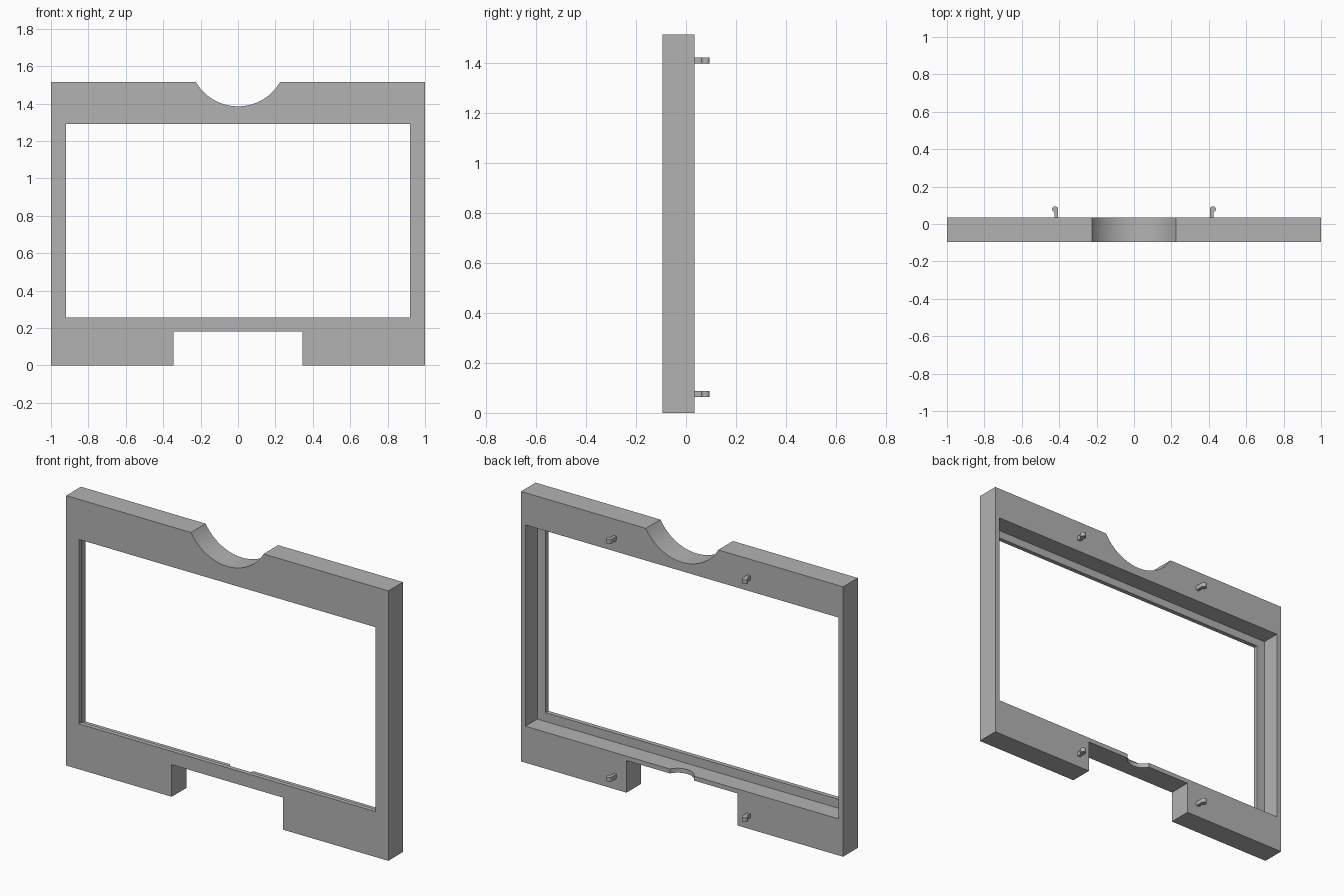
import bpy, bmesh, math
from mathutils import Matrix

cube = bpy.data.objects.get("Cube")
if cube:
    bpy.data.objects.remove(cube, do_unlink=True)

grey = bpy.data.materials.new("mid_grey")
grey.use_nodes = True
COLOUR = (0.45, 0.45, 0.45, 1)
grey.diffuse_color = COLOUR
grey.node_tree.nodes["Principled BSDF"].inputs["Base Color"].default_value = COLOUR

FRONT, BACK, TOP = -0.095, 0.035, 1.515


def finish(name, bm):
    mesh = bpy.data.meshes.new(name)
    bmesh.ops.recalc_face_normals(bm, faces=bm.faces[:])
    bm.to_mesh(mesh)
    bm.free()
    mesh.materials.append(grey)
    ob = bpy.data.objects.new(name, mesh)
    bpy.context.collection.objects.link(ob)
    return ob


def box(name, half_width, y0, y1, z0, z1):
    bm = bmesh.new()
    bmesh.ops.create_cube(bm, size=1)
    for v in bm.verts:
        v.co = (v.co.x * 2 * half_width,
                y0 + (v.co.y + 0.5) * (y1 - y0),
                z0 + (v.co.z + 0.5) * (z1 - z0))
    return finish(name, bm)


def cylinder(name, radius, depth, centre, turn=0):
    bm = bmesh.new()
    matrix = Matrix.Translation(centre) @ Matrix.Rotation(turn, 4, "X")
    bmesh.ops.create_cone(bm, cap_ends=True, segments=96, radius1=radius,
                          radius2=radius, depth=depth, matrix=matrix)
    return finish(name, bm)


def cut(target, cutter):
    cutter.hide_render = True
    mod = target.modifiers.new("cut", "BOOLEAN")
    mod.operation = "DIFFERENCE"
    mod.solver = "EXACT"
    mod.object = cutter
    bpy.context.view_layer.objects.active = target
    bpy.ops.object.modifier_apply(modifier=mod.name)
    bpy.data.objects.remove(cutter, do_unlink=True)


def smooth(ob):
    bpy.ops.object.select_all(action="DESELECT")
    ob.select_set(True)
    bpy.context.view_layer.objects.active = ob
    bpy.ops.object.shade_smooth_by_angle(angle=math.radians(30))


# Frame: slab with a window, a deeper rear recess and edge cut-outs
frame = box("frame", 1, FRONT, BACK, 0, TOP)
cut(frame, box("window_cutter", 0.92, -0.3, 0.3, 0.255, 1.29))
cut(frame, box("recess_cutter", 0.972, FRONT + 0.025, 0.3, 0.205, 1.335))
cut(frame, box("foot_notch_cutter", 0.345, -0.3, 0.3, -0.1, 0.18))
cut(frame, cylinder("top_scoop_cutter", 0.26, 1, (0, 0, TOP + 0.13), math.pi / 2))
# Small finger bite in the rear edge of the sill
cut(frame, cylinder("sill_bite_cutter", 0.085, 0.1, (0, BACK + 0.04, 0.2)))
smooth(frame)


# Pegs: flat pins with a rounded head that bulges outward
def peg(name, side, z):
    stem_in, stem_out, r = 0.406, 0.424, 0.016
    head_x, head_y = stem_in + r, 0.095 - r
    outline = [(stem_out, BACK - 0.005), (stem_out, head_y - r)]
    for i in range(13):
        a = math.radians(-45 + i * 225 / 12)
        outline.append((head_x + r * math.cos(a), head_y + r * math.sin(a)))
    outline.append((stem_in, BACK - 0.005))
    bm = bmesh.new()
    face = bm.faces.new([bm.verts.new((side * x, y, z - 0.012)) for x, y in outline])
    new = bmesh.ops.extrude_face_region(bm, geom=[face])["geom"]
    bmesh.ops.translate(bm, vec=(0, 0, 0.024),
                        verts=[v for v in new if isinstance(v, bmesh.types.BMVert)])
    smooth(finish(name, bm))


for side, side_name in ((1, "left"), (-1, "right")):
    for z, level in ((1.411, "upper"), (0.076, "lower")):
        peg(f"{level}_{side_name}_peg", side, z)
